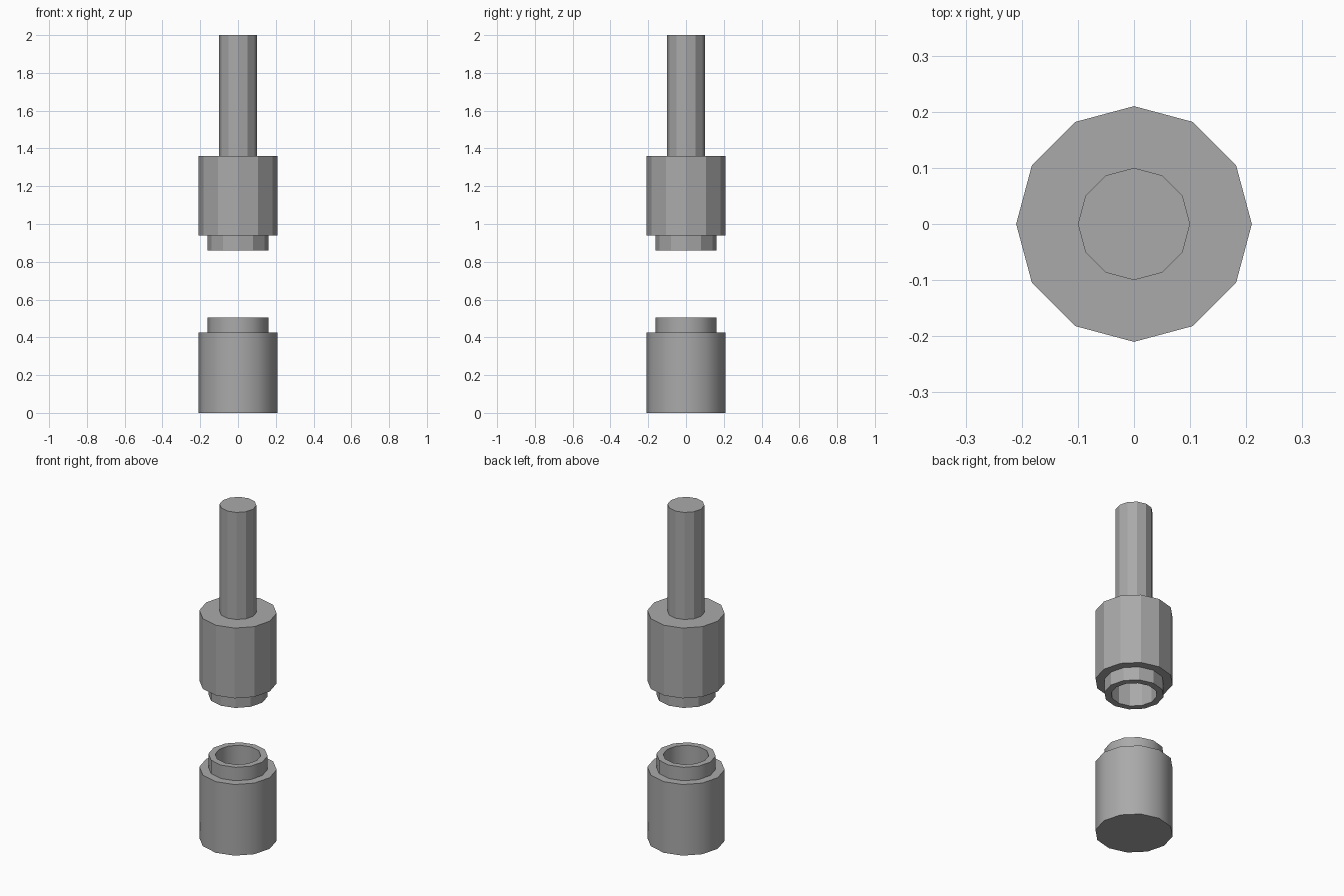
import bpy
import math

SIDES = 12
BODY, NECK, BORE, ROD = 0.21, 0.161, 0.124, 0.10

cube = bpy.data.objects.get("Cube")
if cube:
    bpy.data.objects.remove(cube)

# Single flat grey
grey = bpy.data.materials.new("plain_grey")
grey.use_nodes = True
colour = (0.4, 0.4, 0.4, 1)
grey.diffuse_color = colour
grey.node_tree.nodes["Principled BSDF"].inputs["Base Color"].default_value = colour


def lathe(name, profile, smooth=False):
    """Turn a bottom-to-top (radius, height) outline, closing both ends with caps."""
    verts = []
    for radius, z in profile:
        for i in range(SIDES):
            a = math.tau * i / SIDES
            verts.append((radius * math.cos(a), radius * math.sin(a), z))
    faces = [tuple(reversed(range(SIDES)))]
    for r in range(len(profile) - 1):
        low, high = r * SIDES, (r + 1) * SIDES
        for i in range(SIDES):
            j = (i + 1) % SIDES
            faces.append((low + i, low + j, high + j, high + i))
    faces.append(tuple(range(len(verts) - SIDES, len(verts))))
    mesh = bpy.data.meshes.new(name)
    mesh.from_pydata(verts, [], faces)
    mesh.materials.append(grey)
    obj = bpy.data.objects.new(name, mesh)
    bpy.context.collection.objects.link(obj)
    if smooth:
        bpy.ops.object.select_all(action="DESELECT")
        obj.select_set(True)
        bpy.context.view_layer.objects.active = obj
        bpy.ops.object.shade_smooth_by_angle(angle=math.radians(40))
    return obj


# Lower socket: smooth outer wall, raised neck, open bore
lathe("lower_socket", [(BODY, 0), (BODY, 0.425), (NECK, 0.425), (NECK, 0.505),
                       (BORE, 0.505), (BORE, 0.08)], smooth=True)

# Upper socket: faceted, with its neck and bore facing down
lathe("upper_socket", [(BORE, 1.28), (BORE, 0.86), (NECK, 0.86), (NECK, 0.94),
                       (BODY, 0.94), (BODY, 1.36)])

# Rod standing on the upper socket
lathe("rod", [(ROD, 1.36), (ROD, 2.0)])
